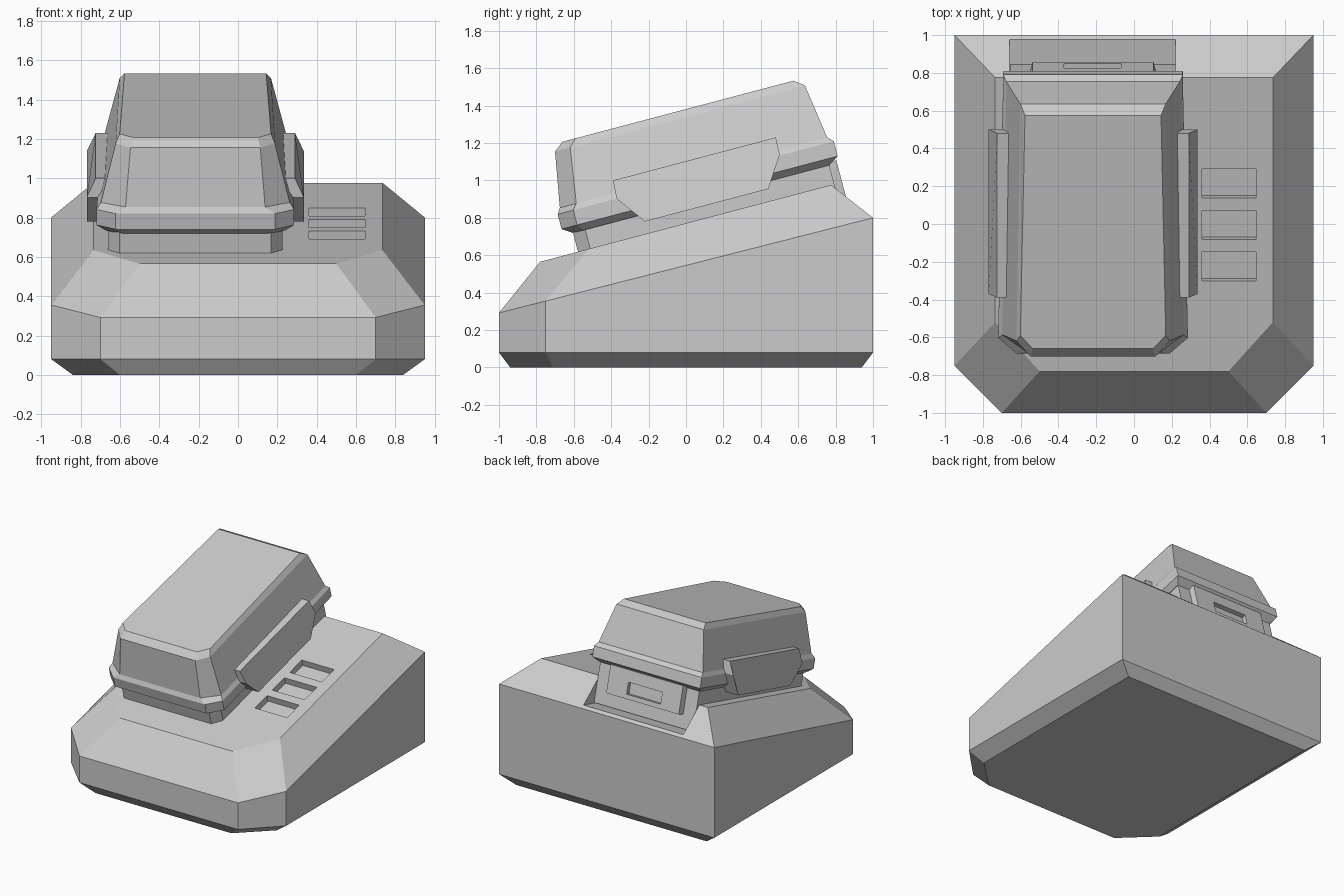
import bpy, bmesh, math
from mathutils import Matrix

if "Cube" in bpy.data.objects:
    bpy.data.objects.remove(bpy.data.objects["Cube"])

# Frame of the sloping desk surface: local y runs up the slope, local z is its normal
CX = -0.217
TILT = Matrix.Translation((0, 0, 0.771)) @ Matrix.Rotation(math.radians(14.8), 4, 'X')


def loft(name, rings, matrix=Matrix.Identity(4)):
    """Skin closed rings of (x, y, z) points and cap both ends."""
    bm = bmesh.new()
    loops = [[bm.verts.new(p) for p in r] for r in rings]
    n = len(loops[0])
    for a, b in zip(loops, loops[1:]):
        for i in range(n):
            j = (i + 1) % n
            bm.faces.new((a[i], a[j], b[j], b[i]))
    bm.faces.new(loops[0])
    bm.faces.new(loops[-1])
    bmesh.ops.recalc_face_normals(bm, faces=bm.faces)
    me = bpy.data.meshes.new(name)
    bm.to_mesh(me)
    bm.free()
    ob = bpy.data.objects.new(name, me)
    bpy.context.collection.objects.link(ob)
    ob.matrix_world = matrix
    return ob


def ring(back, side, front, cx=0.0):
    """Mirror three (x, y, z) half-outline points into a six-sided ring."""
    half = [back, side, front]
    return ([(cx + x, y, z) for x, y, z in half]
            + [(cx - x, y, z) for x, y, z in reversed(half)])


def flat_ring(w, hb, yb, hs, ys, hf, yf):
    return ring((hb, yb, w), (hs, ys, w), (hf, yf, w), CX)


def block(name, x0, x1, y0, y1, z0, z1):
    sq = [(x0, y0), (x1, y0), (x1, y1), (x0, y1)]
    return loft(name, [[(x, y, z) for x, y in sq] for z in (z0, z1)], TILT)


def cut(target, cutter):
    cutter.hide_render = True
    cutter.hide_viewport = True
    mod = target.modifiers.new(cutter.name, 'BOOLEAN')
    mod.operation = 'DIFFERENCE'
    mod.solver = 'EXACT'
    mod.object = cutter


# Wedge base with clipped front corners
base = loft("wedge_base", [
    ring((0.84, 0.94, 0), (0.84, -0.71, 0), (0.60, -0.94, 0)),
    ring((0.95, 1, 0.08), (0.95, -0.75, 0.08), (0.70, -1, 0.08)),
    ring((0.95, 1, 0.80), (0.95, -0.75, 0.355), (0.70, -1, 0.292)),
    ring((0.735, 0.775, 0.976), (0.735, -0.52, 0.634), (0.50, -0.78, 0.565)),
])

# Channel under the upper unit, open at the back
cut(base, block("channel_cutter", -0.66, 0.22, -0.45, 1.3, -0.205, 0.3))

# Three button recesses
for i, u in enumerate((0.222, -0.005, -0.233)):
    cut(base, block(f"button_cutter_{i + 1}", 0.36, 0.645,
                    u - 0.079, u + 0.079, -0.05, 0.1))

# Neck joining the base and the upper unit
loft("neck", [flat_ring(w, 0.437, 0.82, 0.443, -0.53, 0.385, -0.597)
              for w in (-0.2, 0.12)], TILT)

# Upper unit: flange, tapered hood and bevelled top
loft("hood", [
    flat_ring(0.104, 0.44, 0.82, 0.455, -0.54, 0.37, -0.597),
    flat_ring(0.140, 0.475, 0.876, 0.502, -0.565, 0.405, -0.651),
    flat_ring(0.222, 0.475, 0.876, 0.502, -0.565, 0.405, -0.651),
    flat_ring(0.252, 0.460, 0.847, 0.480, -0.540, 0.355, -0.631),
    flat_ring(0.550, 0.385, 0.803, 0.405, -0.495, 0.330, -0.579),
    flat_ring(0.590, 0.360, 0.751, 0.385, -0.455, 0.318, -0.527),
], TILT)

# Rear plate with a recessed socket
plate = loft("rear_plate", [
    [(CX + s * h, y, w) for s, w in ((-1, -0.095), (1, -0.095), (1, 0.12), (-1, 0.12))]
    for y, h in ((0.80, 0.335), (0.863, 0.32))], TILT)
cut(plate, block("socket_cutter", -0.37, -0.07, 0.83, 0.95, -0.06, 0.03))

# Side grips: (slope position, height, outward offset)
grip = [(-0.319, 0.321, 0.507), (0.581, 0.321, 0.507), (0.578, 0.226, 0.552),
        (0.472, 0.065, 0.552), (-0.21, 0.065, 0.552), (-0.325, 0.222, 0.552)]
for s, side in ((-1, "left"), (1, "right")):
    loft(f"{side}_grip", [
        [(CX + s * 0.44, u, w) for u, w, _ in grip],
        [(CX + s * x, u, w) for u, w, x in grip]], TILT)
